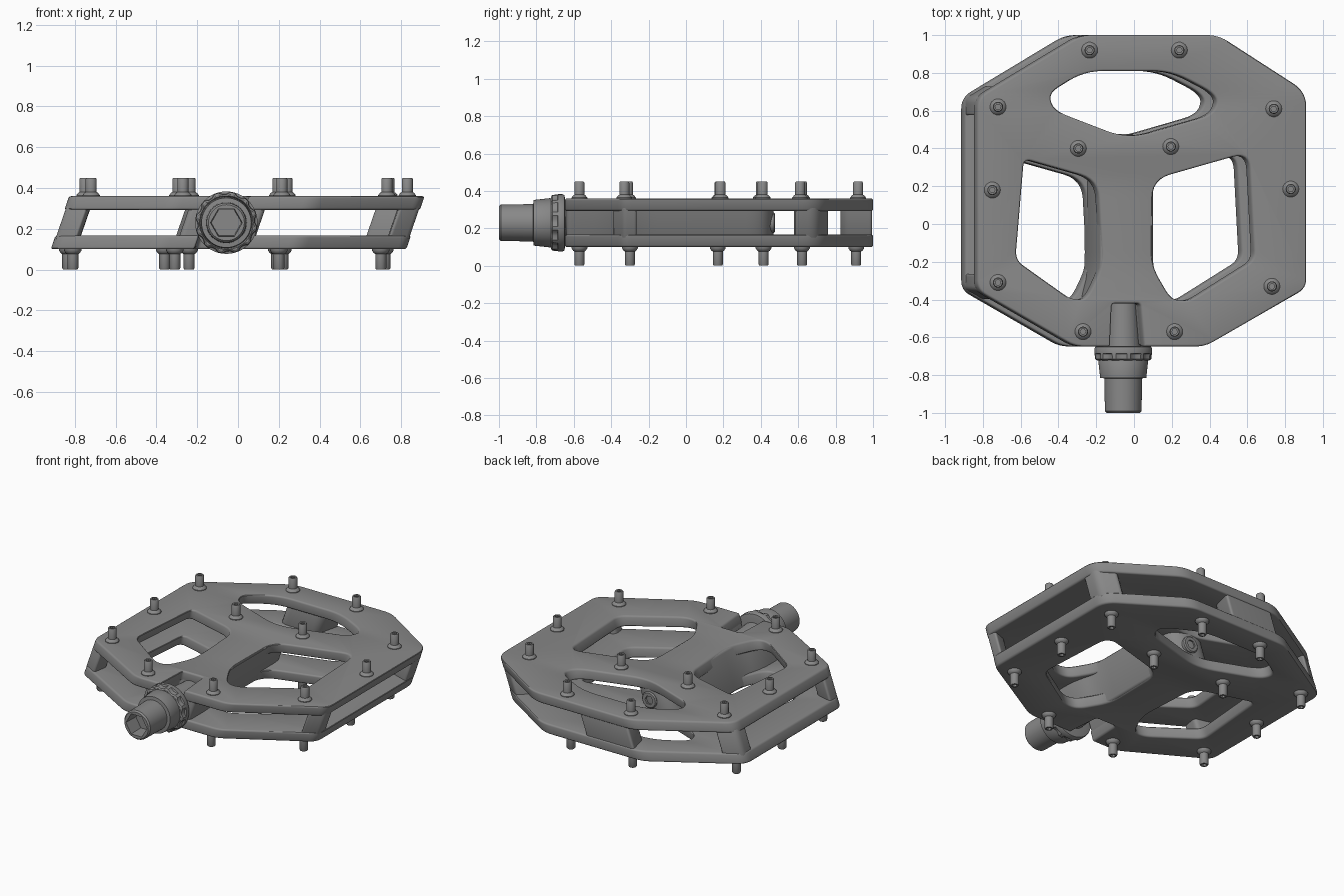
import bpy, bmesh
from math import cos, sin, pi
from mathutils import Vector

if "Cube" in bpy.data.objects:
    bpy.data.objects.remove(bpy.data.objects["Cube"])

SHEAR = 0.346          # body leans: top plate sits further to +x
AX, AZ = -0.057, 0.230  # axle centre

dark = bpy.data.materials.new("dark_grey")
dark.diffuse_color = (0.25, 0.25, 0.25, 1)
dark.use_nodes = True
dark.node_tree.nodes["Principled BSDF"].inputs["Base Color"].default_value = dark.diffuse_color


def finish(ob, angle=0.6):
    ob.data.materials.clear()
    ob.data.materials.append(dark)
    bpy.ops.object.select_all(action='DESELECT')
    ob.select_set(True)
    bpy.context.view_layer.objects.active = ob
    bpy.ops.object.shade_smooth_by_angle(angle=angle)


def rounded(pts):
    """Round each corner (x, y, radius) of a closed outline."""
    out = []
    n = len(pts)
    for i, (x, y, r) in enumerate(pts):
        p = Vector((x, y))
        a = Vector(pts[i - 1][:2]) - p
        b = Vector(pts[(i + 1) % n][:2]) - p
        a = p + a.normalized() * min(r, a.length * 0.45)
        b = p + b.normalized() * min(r, b.length * 0.45)
        for k in range(7):
            t = k / 6
            out.append(a * (1 - t) ** 2 + p * 2 * t * (1 - t) + b * t * t)
    return out


def slab(name, outlines, z0, z1, bevel):
    """Filled outline with holes, extruded, edge-rounded and sheared."""
    cu = bpy.data.curves.new(name, 'CURVE')
    cu.dimensions = '2D'
    cu.fill_mode = 'BOTH'
    cu.extrude = (z1 - z0) / 2 - bevel
    cu.bevel_depth = bevel
    cu.bevel_resolution = 2
    cu.offset = -bevel
    for o in outlines:
        pts = rounded(o)
        s = cu.splines.new('POLY')
        s.points.add(len(pts) - 1)
        for q, p in zip(s.points, pts):
            q.co = (p.x, p.y, 0, 1)
        s.use_cyclic_u = True
    tmp = bpy.data.objects.new(name + "_curve", cu)
    bpy.context.collection.objects.link(tmp)
    dg = bpy.context.evaluated_depsgraph_get()
    me = bpy.data.meshes.new_from_object(tmp.evaluated_get(dg))
    bpy.data.objects.remove(tmp)
    bm = bmesh.new()
    bm.from_mesh(me)
    bmesh.ops.remove_doubles(bm, verts=bm.verts, dist=1e-4)
    for v in bm.verts:
        v.co.z += (z0 + z1) / 2
        v.co.x += SHEAR * (v.co.z - 0.36)
    bmesh.ops.recalc_face_normals(bm, faces=bm.faces)
    bm.to_mesh(me)
    bm.free()
    ob = bpy.data.objects.new(name, me)
    bpy.context.collection.objects.link(ob)
    finish(ob)
    return ob


def lathe(name, profile, segs, place):
    """Revolve (radius, height[, mode]); 'hex' = hexagonal ring, 'cog' = notched ring."""
    bm = bmesh.new()
    rings = []
    for r, h, *mode in profile:
        ring = []
        for k in range(segs):
            a = 2 * pi * k / segs
            rr = r
            if mode == ['hex']:
                rr = r * cos(pi / 6) / cos(a % (pi / 3) - pi / 6)
            elif mode == ['cog'] and k % 4 < 2:
                rr = r - 0.012
            ring.append(bm.verts.new(place(rr * cos(a), rr * sin(a), h)))
        rings.append(ring)
    for p, q in zip(rings, rings[1:]):
        for k in range(segs):
            j = (k + 1) % segs
            bm.faces.new((p[k], p[j], q[j], q[k]))
    bm.faces.new(rings[0])
    bm.faces.new(rings[-1])
    bmesh.ops.recalc_face_normals(bm, faces=bm.faces)
    me = bpy.data.meshes.new(name)
    bm.to_mesh(me)
    bm.free()
    ob = bpy.data.objects.new(name, me)
    bpy.context.collection.objects.link(ob)
    finish(ob)
    return ob


# Platform plates: octagonal outline with axle notch and three openings
outer = [(-0.28, 1.0, .06), (0.45, 1.0, .06), (0.915, 0.70, .08), (0.915, -0.34, .05),
         (0.38, -0.648, .05), (0.055, -0.648, .01), (0.035, -0.42, .02), (-0.115, -0.42, .02),
         (-0.125, -0.648, .01), (-0.31, -0.648, .05), (-0.828, -0.35, .05), (-0.828, 0.67, .06)]
back_hole = [(-0.26, 0.81, .1), (0.20, 0.81, .1), (0.45, 0.68, .1), (0.42, 0.58, .08),
             (-0.03, 0.45, .12), (-0.42, 0.60, .08), (-0.45, 0.69, .06)]
left_hole = [(-0.58, 0.345, .04), (-0.19, 0.235, .1), (-0.165, -0.22, .08),
             (-0.25, -0.40, .07), (-0.33, -0.40, .05), (-0.625, -0.19, .05)]
right_hole = [(0.10, 0.235, .1), (0.61, 0.38, .09), (0.64, -0.19, .05),
              (0.29, -0.41, .06), (0.20, -0.40, .06), (0.095, -0.22, .08)]
for name, z0, z1 in (("top_plate", .293, .36), ("bottom_plate", .10, .167)):
    slab(name, [outer, back_hole, left_hole, right_hole], z0, z1, 0.011)

# Central axle barrel between the plates
barrel = [(-0.18, 0.40, .08), (-0.11, 0.468, .06), (0.03, 0.468, .06), (0.105, 0.40, .08),
          (0.105, -0.25, .1), (0.155, -0.42, .08), (0.155, -0.64, .03), (0.055, -0.64, .01),
          (0.035, -0.42, .01), (-0.115, -0.42, .01), (-0.125, -0.64, .01), (-0.22, -0.64, .03),
          (-0.22, -0.42, .08), (-0.175, -0.25, .1)]
slab("axle_barrel", [barrel], 0.104, 0.356, 0.012)

# Corner columns and rear block joining the two plates
posts = {
    "front_left_column": [(-.823, -.26, .02), (-.823, -.345, .02), (-.72, -.405, .02), (-.70, -.29, .03)],
    "front_right_column": [(.91, -.26, .02), (.91, -.335, .02), (.81, -.393, .02), (.80, -.30, .03)],
    "back_left_column": [(-.823, .57, .02), (-.823, .665, .03), (-.71, .735, .02), (-.70, .63, .03)],
    "back_right_column": [(.91, .58, .02), (.91, .69, .04), (.80, .765, .02), (.68, .66, .04)],
    "rear_block": [(-.24, .995, .02), (.12, .995, .02), (.08, .825, .06), (-.20, .825, .06)],
}
for name, pts in posts.items():
    slab(name, [pts], 0.15, 0.31, 0.003)


def along_axle(u, v, h):
    return (AX + u, h, AZ + v)


# Axle housing seen in the notch, lock collar, spindle and rear bolt
lathe("axle_housing", [(.078, -.40), (.094, -.66)], 32, along_axle)
lathe("lock_collar", [(.12, -.645), (.148, -.65), (.153, -.66), (.153, -.685),
                      (.153, -.688, 'cog'), (.150, -.715, 'cog'), (.14, -.722, 'cog'),
                      (.12, -.722)], 48, along_axle)
lathe("spindle", [(.12, -.70), (.132, -.725), (.122, -.815), (.1, -.817), (.097, -.99),
                  (.088, -1.0), (.078, -1.0, 'hex'), (.074, -.90, 'hex')], 48, along_axle)
lathe("rear_bolt", [(.055, .44), (.055, .47), (.048, .477), (.03, .477, 'hex'),
                    (.03, .455, 'hex')], 24, along_axle)

# Grip pins on both faces
pin = [(.043, -.01), (.043, .006), (.034, .018), (.027, .022), (.027, .086), (.023, .092),
       (.015, .092, 'hex'), (.015, .065, 'hex')]
top_pins = [(-.235, .92), (.24, .92), (-.72, .62), (.74, .61), (-.295, .40), (.195, .41),
            (-.75, .18), (.83, .185), (-.72, -.31), (.73, -.33), (-.27, -.57), (.215, -.57)]
bottom_pins = [(-.24, .91), (.22, .91), (-.81, .62), (.70, .62), (-.36, .415), (.19, .415),
               (-.835, .17), (.72, .17), (-.81, -.30), (.70, -.30), (-.31, -.57), (.20, -.57)]
for name, spots, z, s in (("top_pin", top_pins, .358, 1), ("bottom_pin", bottom_pins, .10, -1.08)):
    for px, py in spots:
        lathe(name, pin, 18, lambda u, v, h: (px + u, py + v, z + s * h))
